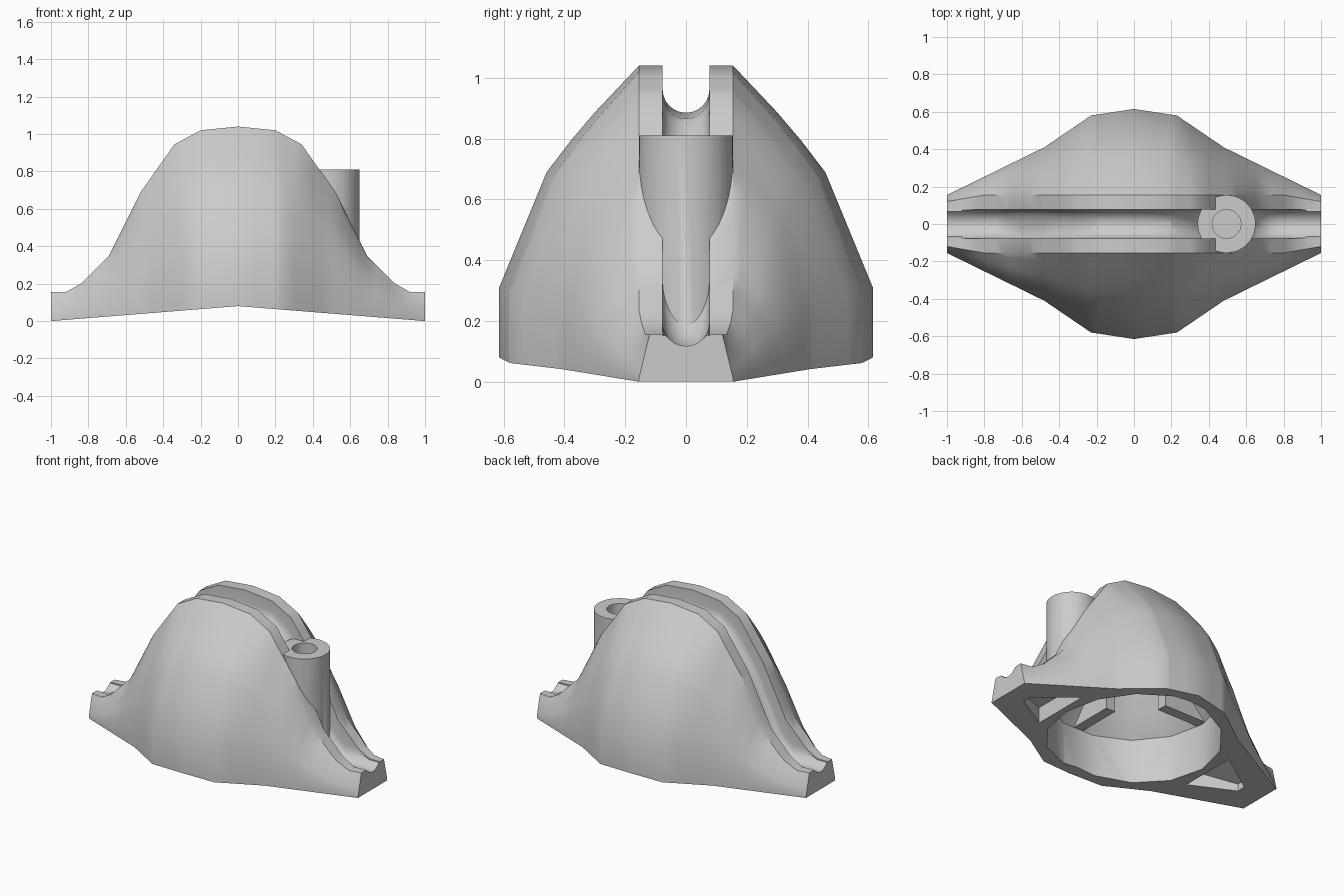
import bpy, bmesh
from math import sin, cos, pi

if "Cube" in bpy.data.objects:
    bpy.data.objects.remove(bpy.data.objects["Cube"])


def interp(table, x):
    x = abs(x)
    for (x0, v0), (x1, v1) in zip(table, table[1:]):
        if x <= x1:
            return v0 + (v1 - v0) * (x - x0) / (x1 - x0)
    return table[-1][1]


def loft(name, rings):
    """Closed solid through a list of equal-length rings."""
    bm = bmesh.new()
    loops = [[bm.verts.new(p) for p in ring] for ring in rings]
    n = len(loops[0])
    for a, b in zip(loops, loops[1:]):
        for i in range(n):
            j = (i + 1) % n
            bm.faces.new((a[i], a[j], b[j], b[i]))
    bm.faces.new(loops[0])
    bm.faces.new(loops[-1])
    bmesh.ops.remove_doubles(bm, verts=bm.verts, dist=1e-4)
    bmesh.ops.recalc_face_normals(bm, faces=bm.faces)
    mesh = bpy.data.meshes.new(name)
    bm.to_mesh(mesh)
    bm.free()
    ob = bpy.data.objects.new(name, mesh)
    bpy.context.collection.objects.link(ob)
    return ob


def disc(z, rx, ry, n, cx=0.0):
    return [(cx + rx * cos(2 * pi * i / n), ry * sin(2 * pi * i / n), z) for i in range(n)]


def combine(target, other, operation):
    mod = target.modifiers.new(operation, 'BOOLEAN')
    mod.operation = operation
    mod.solver = 'EXACT'
    mod.object = other
    bpy.context.view_layer.objects.active = target
    bpy.ops.object.modifier_apply(modifier=mod.name)
    bpy.data.objects.remove(other)


# Curves along the length of the body, all mirrored about x = 0
ridge = [(0, 1.04), (.2, 1.02), (.34, .945), (.52, .69), (.69, .35), (.84, .2), (.92, .155), (1, .155)]
foot = [(0, .615), (.23, .58), (.48, .41), (1, .155)]
shoulder = [(0, .31), (.23, .30), (.48, .24), (.7, .12), (1, .01)]
ridge_half = [(0, .155), (.8, .155), (1, .12)]
groove = [(0, .885), (.2, .865), (.3, .79), (.45, .58), (.6, .28), (.65, .185), (.7, .135), (.74, .117), (1, .117)]
groove_arc = [(0, .077), (.2, .085), (.35, .11), (.65, .1), (.76, .077), (1, .077)]
dome = [(1, 0), (.83, .26), (.66, .52), (.49, .66), (.315, .79), (.15, .9), (0, 1)]
GW = .077


def section(x):
    r, w, s = interp(ridge, x), interp(foot, x), interp(shoulder, x)
    e, g, h = interp(ridge_half, x), interp(groove, x), interp(groove_arc, x)
    t = max(0, (abs(x) - .7) / .3)      # flanks turn flat towards the ends
    half = [(w, .08 * (1 - abs(x)))]
    half += [(e + (w - e) * (a + (1 - b - a) * t), s + (r - s) * b) for a, b in dome]
    half.append((GW, r))
    for i in range(6):
        t = pi / 2 * (1 - i / 6)
        half.append((GW * sin(t), min(r - .0005 * (6 - i), g + h * (1 - cos(t)))))
    pts = half + [(0, g)] + [(-y, z) for y, z in reversed(half)]
    return [(x, y, z) for y, z in pts]


# Domed body with the grooved ridge
pos = [.1, .2, .23, .3, .34, .4, .45, .48, .52, .56, .6, .65, .69, .74, .8, .84, .92, 1]
xs = [-x for x in reversed(pos)] + [0] + pos
body = loft("domed_body", [section(x) for x in xs])

# Upright tube on the right slope
combine(body, loft("tube", [disc(z, .155, .155, 40, .495) for z in (.13, .81)]), 'UNION')

# Hollow interior open at the bottom: straight ring wall, then a dome
cavity = [(-.1, .54, .54), (.35, .54, .54), (.46, .44, .45), (.6, .36, .37), (.72, .26, .28), (.78, .15, .18)]
combine(body, loft("cavity", [disc(z, a, b, 14) for z, a, b in cavity]), 'DIFFERENCE')

# Blind bore of the tube
combine(body, loft("bore", [disc(z, .077, .077, 32, .495) for z in (.52, .9)]), 'DIFFERENCE')

# Wedge pockets under both ends
for s in (-1, 1):
    rings = [[(s * x, -y, -.1), (s * x, y, -.1), (s * x, y, z), (s * x, -y, z)]
             for x, y, z in ((.585, .2, .14), (.85, .03, .06))]
    combine(body, loft("pocket", rings), 'DIFFERENCE')

# Four thin radial ribs inside the dome
outline = [(.22, .35), (.22, .75), (.53, .39), (.53, .35)]
for i, side in enumerate(("right", "back", "left", "front")):
    rib = loft("inner_rib_" + side, [[(x, y, z) for x, z in outline] for y in (-.035, .035)])
    rib.rotation_euler.z = i * pi / 2

bpy.ops.object.select_all(action='DESELECT')
body.select_set(True)
bpy.context.view_layer.objects.active = body
bpy.ops.object.shade_smooth_by_angle(angle=pi / 6)
